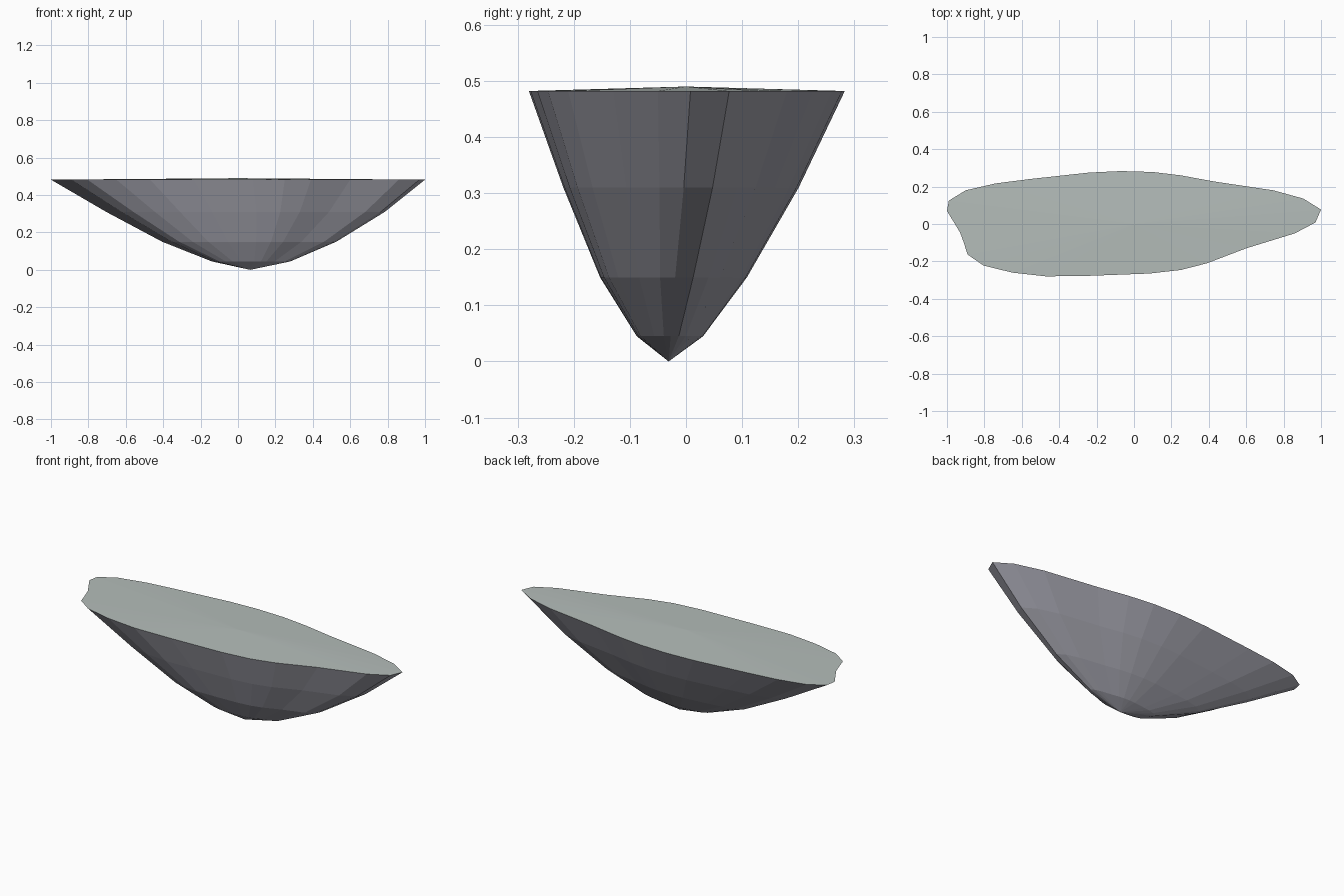
import bpy, bmesh

if "Cube" in bpy.data.objects:
    bpy.data.objects.remove(bpy.data.objects["Cube"])

# Shoreline of the floating island, clockwise from the left tip
OUTLINE = [(-1.0, .07), (-.99, .125), (-.9, .18), (-.74, .217), (-.56, .24),
           (-.24, .275), (-.07, .283), (.1, .278), (.25, .26), (.43, .227),
           (.745, .18), (.905, .136), (1.0, .077), (.97, .008), (.86, -.05),
           (.6, -.13), (.39, -.21), (.25, -.246), (.08, -.265), (-.24, -.277),
           (-.47, -.28), (-.65, -.26), (-.805, -.222), (-.89, -.163),
           (-.91, -.1), (-.93, -.045)]
# Shrinking rings of rock: height, centre x, centre y, scale
RINGS = [(.482, 0, 0, 1), (.31, .04, -.01, .745),
         (.15, .06, -.023, .465), (.045, .07, -.029, .21)]
TIP = (.065, -.031, 0)
CREST = (0, 0, .49)


def ring(bm, z, cx, cy, s):
    return [bm.verts.new((cx + s * x, cy + s * y, z)) for x, y in OUTLINE]


def fan(bm, loop, apex):
    v = bm.verts.new(apex)
    for a, b in zip(loop, loop[1:] + loop[:1]):
        bm.faces.new((a, b, v))


def finish(bm, name, color):
    mesh = bpy.data.meshes.new(name)
    bm.to_mesh(mesh)
    bm.free()
    mat = bpy.data.materials.new(name + "_colour")
    mat.diffuse_color = color
    mat.use_nodes = True
    mat.node_tree.nodes["Principled BSDF"].inputs["Base Color"].default_value = mat.diffuse_color
    mesh.materials.append(mat)
    obj = bpy.data.objects.new(name, mesh)
    bpy.context.collection.objects.link(obj)


# Rocky underside, tapering to a point
bm = bmesh.new()
loops = [ring(bm, *r) for r in RINGS]
n = len(OUTLINE)
for up, low in zip(loops, loops[1:]):
    for i in range(n):
        j = (i + 1) % n
        bm.faces.new((up[i], up[j], low[j], low[i]))
fan(bm, loops[-1], TIP)
finish(bm, "rock_underside", (.36, .36, .41, 1))

# Slightly domed ground on top
bm = bmesh.new()
fan(bm, ring(bm, *RINGS[0])[::-1], CREST)
finish(bm, "top_ground", (.46, .51, .49, 1))
